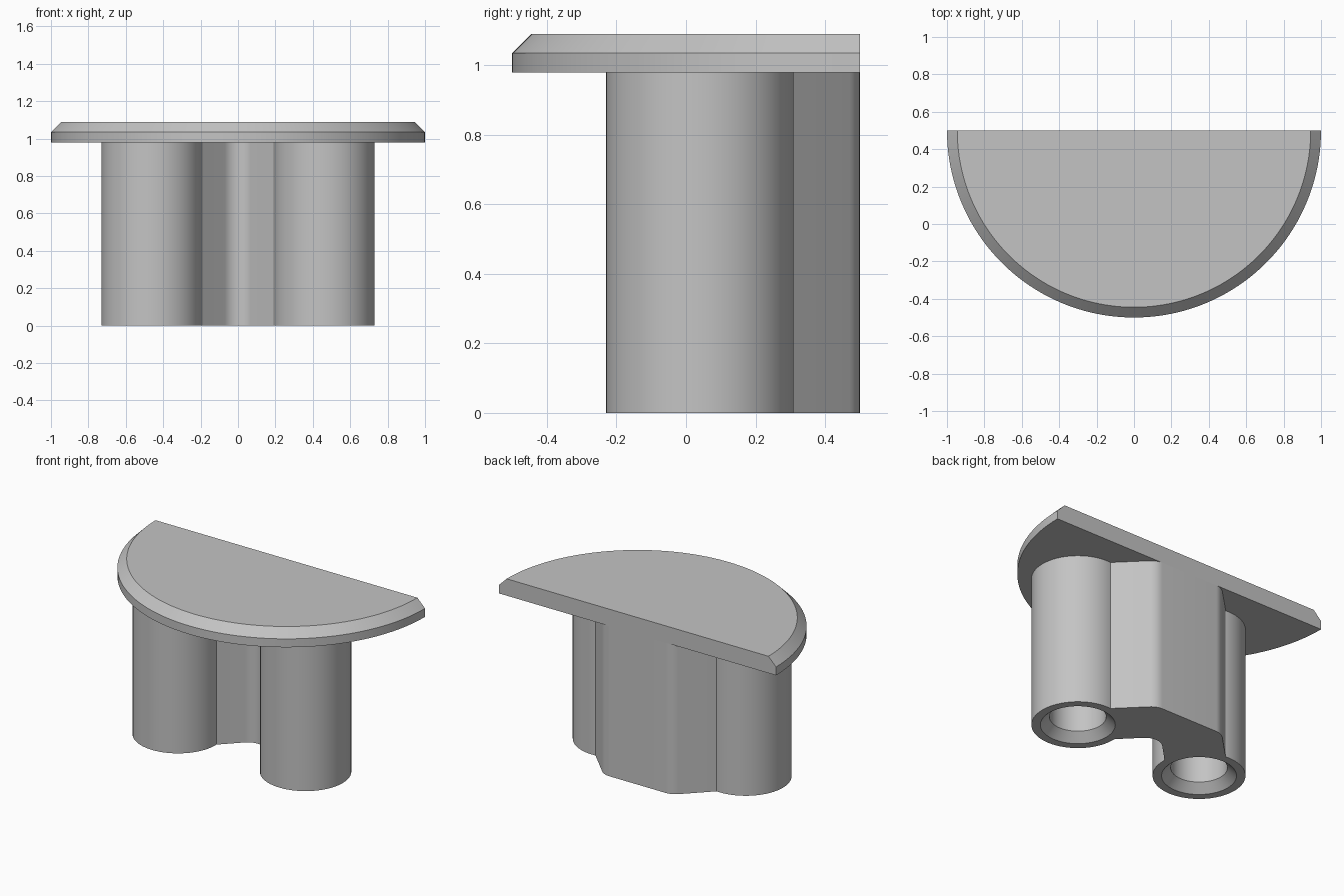
import bpy, bmesh
from math import sin, cos, pi, radians

cube = bpy.data.objects.get("Cube")
if cube:
    bpy.data.objects.remove(cube, do_unlink=True)

grey = bpy.data.materials.new("light_grey")
grey.use_nodes = True
grey.diffuse_color = (0.55, 0.55, 0.55, 1)
grey.node_tree.nodes["Principled BSDF"].inputs["Base Color"].default_value = grey.diffuse_color

BACK = 0.5          # flat rear plane
UNDER = 0.98        # underside of the top plate
LEG_X, LEG_Y, LEG_R = 0.46, 0.04, 0.27


def finish(name, bm):
    bmesh.ops.remove_doubles(bm, verts=bm.verts, dist=1e-5)
    bmesh.ops.recalc_face_normals(bm, faces=bm.faces)
    mesh = bpy.data.meshes.new(name)
    bm.to_mesh(mesh)
    bm.free()
    mesh.materials.append(grey)
    obj = bpy.data.objects.new(name, mesh)
    bpy.context.collection.objects.link(obj)
    bpy.ops.object.select_all(action='DESELECT')
    obj.select_set(True)
    bpy.context.view_layer.objects.active = obj
    bpy.ops.object.shade_smooth_by_angle(angle=radians(25))
    return obj


def arc(cx, cy, r, start, end, steps):
    angles = [radians(start + (end - start) * i / steps) for i in range(steps + 1)]
    return [(cx + r * cos(a), cy + r * sin(a)) for a in angles]


def stack(name, sections):
    """Join matching outlines, given as (points, height), into a closed solid."""
    bm = bmesh.new()
    rings = [[bm.verts.new((x, y, z)) for x, y in pts] for pts, z in sections]
    for low, high in zip(rings, rings[1:]):
        for i in range(len(low)):
            bm.faces.new((low[i - 1], low[i], high[i], high[i - 1]))
    bm.faces.new(rings[0])
    bm.faces.new(rings[-1])
    return finish(name, bm)


def lathe(name, profile, x, y, steps=64):
    bm = bmesh.new()
    verts = [bm.verts.new((x + r, y, z)) for r, z in profile]
    edges = [bm.edges.new(pair) for pair in zip(verts, verts[1:])]
    bmesh.ops.spin(bm, geom=verts + edges, cent=(x, y, 0), axis=(0, 0, 1),
                   angle=2 * pi, steps=steps, use_merge=True)
    return finish(name, bm)


# Half-round top plate with a chamfered rim
rim = [(1.0, UNDER), (1.0, 1.035), (0.945, 1.09)]
stack("top_plate", [(arc(0, BACK, r, 180, 360, 80), z) for r, z in rim])

# Round legs with countersunk sockets
socket = [(0, 0.8), (0.165, 0.8), (0.165, 0.053), (0.218, 0), (LEG_R, 0), (LEG_R, UNDER), (0, UNDER)]
for side, sign in (("left", 1), ("right", -1)):
    lathe(side + "_leg", socket, sign * LEG_X, LEG_Y)

# Connecting web: rounded front notch, leg joint, rounded rear corner
half = (arc(0, 0.1, 0.1, 90, 45, 8)
        + arc(LEG_X, LEG_Y, LEG_R - 0.01, 180, 93, 20)
        + arc(0.204, 0.4, 0.1, 45, 90, 8))
outline = half + [(-x, y) for x, y in reversed(half[1:])]
stack("connecting_web", [(outline, 0), (outline, UNDER)])
